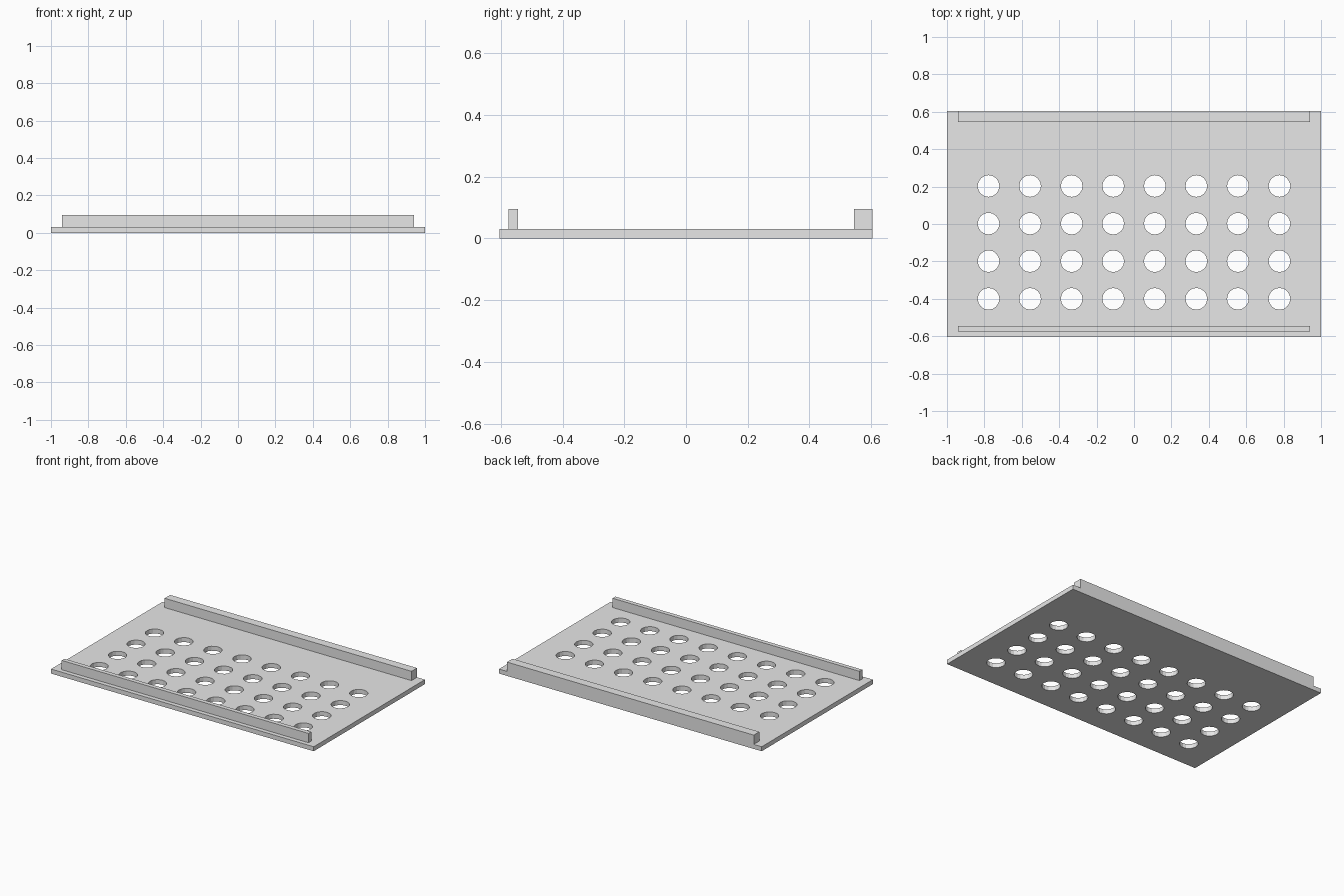
import bpy
import math

default_cube = bpy.data.objects.get("Cube")
if default_cube:
    bpy.data.objects.remove(default_cube, do_unlink=True)

HALF_X, HALF_Y, THICK = 1.0, 0.605, 0.031
RAIL_HALF_X, RAIL_TOP = 0.94, 0.095
HOLE_R, HOLE_SIDES = 0.058, 16

grey = bpy.data.materials.new("plain grey")
grey.use_nodes = True
grey.diffuse_color = (0.8, 0.8, 0.8, 1)
grey.node_tree.nodes["Principled BSDF"].inputs["Base Color"].default_value = (0.8, 0.8, 0.8, 1)


def add_outline(curve, points):
    """Add one closed polygon to a flat curve."""
    spline = curve.splines.new("POLY")
    spline.points.add(len(points) - 1)
    for point, (x, y) in zip(spline.points, points):
        point.co = (x, y, 0, 1)
    spline.use_cyclic_u = True
    spline.use_smooth = False


def add_rail(name, y_min, y_max):
    """Add a square bar standing on the plate."""
    bpy.ops.mesh.primitive_cube_add(
        size=1, location=(0, (y_min + y_max) / 2, (THICK + RAIL_TOP) / 2))
    rail = bpy.context.object
    rail.name = name
    rail.scale = (2 * RAIL_HALF_X, y_max - y_min, RAIL_TOP - THICK)
    bpy.ops.object.transform_apply(location=False, rotation=False, scale=True)
    rail.data.materials.append(grey)


# Plate: rectangle with a grid of round holes, extruded
outline = bpy.data.curves.new("perforated_plate", "CURVE")
outline.dimensions = "2D"
outline.fill_mode = "BOTH"
outline.extrude = THICK / 2
add_outline(outline, [(-HALF_X, -HALF_Y), (HALF_X, -HALF_Y),
                      (HALF_X, HALF_Y), (-HALF_X, HALF_Y)])
for col in range(8):
    for row in range(4):
        cx, cy = (col - 3.5) * 2 / 9, (row - 2) * 0.201 + 0.002
        angles = [2 * math.pi * i / HOLE_SIDES for i in range(HOLE_SIDES)]
        add_outline(outline, [(cx + HOLE_R * math.cos(a), cy + HOLE_R * math.sin(a))
                              for a in angles])

plate = bpy.data.objects.new("perforated_plate", outline)
plate.location.z = THICK / 2
bpy.context.collection.objects.link(plate)
bpy.ops.object.select_all(action="DESELECT")
plate.select_set(True)
bpy.context.view_layer.objects.active = plate
bpy.ops.object.convert(target="MESH")
plate = bpy.context.object
bpy.ops.object.shade_flat()
plate.data.materials.clear()
plate.data.materials.append(grey)

# Rails: thin one set in from the front, thick one flush with the back
add_rail("front_rail", -0.575, -0.545)
add_rail("back_rail", 0.545, HALF_Y)
